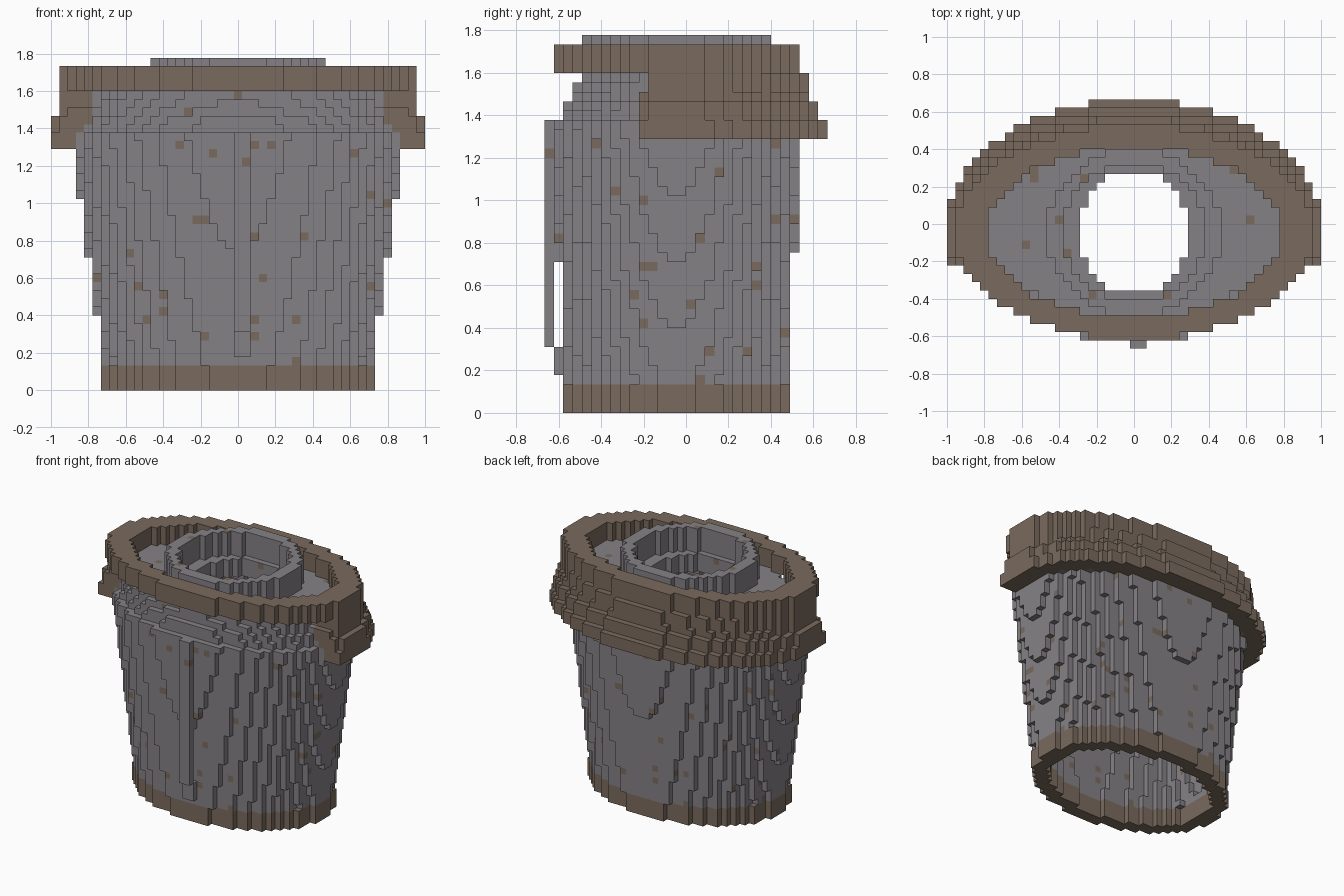
import bpy
import bmesh

cube = bpy.data.objects.get("Cube")
if cube:
    bpy.data.objects.remove(cube, do_unlink=True)

V = 2 / 45                      # block size
NX, NY, NZ = 45, 30, 40         # blocks along each axis
YC = -V                         # centre line of the ellipses


def make_material(name, color):
    mat = bpy.data.materials.new(name)
    mat.use_nodes = True
    mat.diffuse_color = color
    mat.node_tree.nodes["Principled BSDF"].inputs["Base Color"].default_value = color
    return mat


steel = make_material("worn steel grey", (0.235, 0.222, 0.24, 1))
rust = make_material("rust brown", (0.195, 0.147, 0.112, 1))


def centre(c):
    return (c[0] - 22) * V, (c[1] - 14.5) * V, (c[2] + 0.5) * V


def inside(c, a, b):
    x, y, _ = centre(c)
    return (x / a) ** 2 + ((y - YC) / b) ** 2 <= 1


# Profiles: radii of each part by layer
DOME = [(0.845, 0.535), (0.82, 0.525), (0.8, 0.49), (0.79, 0.47), (0.78, 0.455)]
FLARE = [(1.015, 0.71), (0.997, 0.665), (0.96, 0.62), (0.95, 0.612)]


def shell_radii(k):
    if k < 3:
        return 0.722, 0.527
    if k < 31:
        z = (k + 0.5) * V
        return 0.697 + 0.143 * z, 0.5225 + 0.045 * z
    return DOME[min(k - 31, 4)]


def in_shell(c):
    a, b = shell_radii(c[2])
    if not inside(c, a, b):
        return False
    if c[2] >= 33:
        return not inside(c, 0.3, 0.325)
    return not inside(c, a - 0.1, b - 0.1)


def in_flare(c):
    k = c[2]
    back = centre(c)[1] > (-0.222 if k < 34 else -0.178)
    a, b = FLARE[min((k - 29) // 2, 2) if k < 34 else 3]
    return back and inside(c, a, b) and not inside(c, *shell_radii(k))


def in_ridge(c):
    if c[0] not in (22, 23):
        return False
    if c[1] == 0:
        return 7 <= c[2] <= 30
    return c[1] == 1 and (4 <= c[2] <= 6 or 16 <= c[2] <= 30)


# Part name: first layer, end layer, fill rule, material index
PARTS = {
    "base_band": (0, 3, in_shell, 1),
    "tapered_wall": (3, 31, in_shell, 0),
    "domed_shoulder": (31, 36, in_shell, 0),
    "front_ridge": (4, 31, in_ridge, 0),
    "rear_flare": (29, 36, in_flare, 1),
    "crown_ring": (36, 39,
                   lambda c: inside(c, 0.952, 0.572) and not inside(c, 0.785, 0.455), 1),
    "top_collar": (36, 40,
                   lambda c: inside(c, 0.468, 0.442) and not inside(c, 0.385, 0.365), 0),
}

cells = {}
for name, (k0, k1, rule, _) in PARTS.items():
    for k in range(k0, k1):
        for j in range(NY):
            for i in range(NX):
                if (i, j, k) not in cells and rule((i, j, k)):
                    cells[i, j, k] = name


# Rust spots, as points on the front, side and top
FRONT = [(0, 1.58), (-.27, 1.49), (-.31, 1.31), (-.13, 1.27), (.09, 1.31), (.17, 1.31),
         (.04, 1.22), (.62, 1.27), (.71, 1.05), (.8, 1), (-.22, .91), (-.18, .91),
         (.09, .82), (.35, .82), (-.58, .73), (-.76, .6), (.13, .6), (-.53, .56),
         (-.4, .51), (-.4, .42), (-.49, .38), (.09, .38), (.31, .38), (-.18, .29),
         (.09, .29), (.71, .56), (.31, .15)]
SIDE = [(-.64, 1.22), (-.42, 1.27), (-.33, 1.04), (-.2, 1), (.16, 1.13), (.42, 1.27),
        (.44, .91), (.5, .91), (.07, .82), (-.6, .82), (-.2, .69), (-.15, .69),
        (.33, .69), (.33, .6), (-.24, .55), (.02, .51), (-.2, .42), (.11, .29),
        (.28, .29), (.47, .37), (.07, .15)]
TOP = [(-.58, -.1), (.62, .03), (-.4, .03), (-.54, .25), (-.27, .25), (-.36, -.15),
       (-.22, -.38), (.18, -.38)]
front_spots = {(round(x / V) + 22, int(z / V)) for x, z in FRONT}
side_spots = {(round(y / V + 14.5), int(z / V)) for y, z in SIDE}
top_spots = {(round(x / V) + 22, round(y / V + 14.5)) for x, y in TOP}


def is_spot(c, axis, sign):
    i, j, k = c
    if axis == 0:
        return (j, k) in side_spots
    if axis == 1:
        return (i if sign < 0 else NX - 1 - i, k) in front_spots
    return sign > 0 and k >= 35 and (i, j) in top_spots


def build_part(name, base):
    """Mesh the exposed block faces of one part."""
    bm = bmesh.new()
    verts = {}

    def corner(p):
        if p not in verts:
            verts[p] = bm.verts.new(((p[0] - 22.5) * V, (p[1] - 15) * V, p[2] * V))
        return verts[p]

    for c, owner in cells.items():
        if owner != name:
            continue
        for axis in range(3):
            for sign in (-1, 1):
                near = list(c)
                near[axis] += sign
                if tuple(near) in cells:
                    continue
                u, w = (axis + 1) % 3, (axis + 2) % 3
                loop = []
                for du, dw in ((0, 0), (1, 0), (1, 1), (0, 1)):
                    p = list(c)
                    p[axis] += sign > 0
                    p[u] += du
                    p[w] += dw
                    loop.append(corner(tuple(p)))
                face = bm.faces.new(loop if sign > 0 else loop[::-1])
                face.material_index = 1 if base or is_spot(c, axis, sign) else 0
    mesh = bpy.data.meshes.new(name)
    bm.to_mesh(mesh)
    bm.free()
    mesh.materials.append(steel)
    mesh.materials.append(rust)
    bpy.context.collection.objects.link(bpy.data.objects.new(name, mesh))


for part, spec in PARTS.items():
    build_part(part, spec[3])
